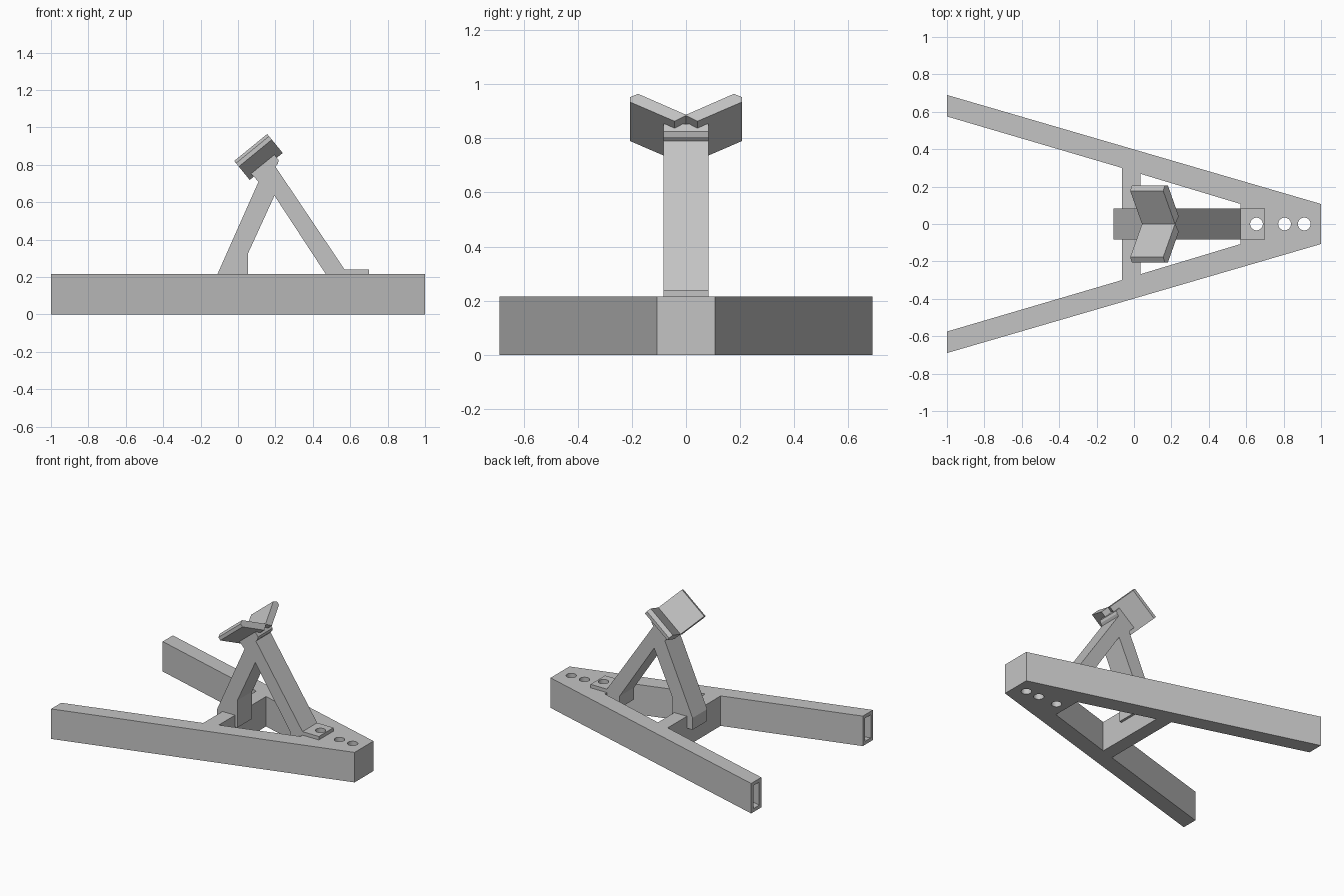
import bpy
import bmesh
from mathutils import Vector

cube = bpy.data.objects.get("Cube")
if cube:
    bpy.data.objects.remove(cube, do_unlink=True)

# One grey for every part
grey = bpy.data.materials.new("plain_grey")
grey.use_nodes = True
colour = (0.55, 0.55, 0.55, 1)
grey.diffuse_color = colour
grey.node_tree.nodes["Principled BSDF"].inputs["Base Color"].default_value = colour


def prism(name, points, sweep, place):
    """Extrude a closed profile; place() maps each 2D point to 3D."""
    bm = bmesh.new()
    face = bm.faces.new([bm.verts.new(place(a, b)) for a, b in points])
    made = bmesh.ops.extrude_face_region(bm, geom=[face])["geom"]
    bmesh.ops.translate(bm, vec=sweep, verts=[v for v in made if isinstance(v, bmesh.types.BMVert)])
    bmesh.ops.recalc_face_normals(bm, faces=bm.faces)
    mesh = bpy.data.meshes.new(name)
    bm.to_mesh(mesh)
    bm.free()
    mesh.materials.append(grey)
    obj = bpy.data.objects.new(name, mesh)
    bpy.context.collection.objects.link(obj)
    return obj


def flat(z):
    return lambda x, y: (x, y, z)


def cut(target, cutter):
    mod = target.modifiers.new(cutter.name, 'BOOLEAN')
    mod.operation = 'DIFFERENCE'
    mod.solver = 'EXACT'
    mod.object = cutter
    cutter.hide_render = True
    cutter.hide_viewport = True
    cutter.display_type = 'WIRE'


# Base frame: two splayed rails joined by a nose and a crossbar
HEIGHT = 0.215
half = [(1, 0.107), (-1, 0.69), (-1, 0.575), (-0.065, 0.30)]
frame = prism("base_frame", half + [(x, -y) for x, y in reversed(half)],
              (0, 0, HEIGHT), flat(0))
window = prism("frame_window_cutter",
               [(0.035, 0.268), (0.57, 0.107), (0.57, -0.107), (0.035, -0.268)],
               (0, 0, 0.5), flat(-0.1))
cut(frame, window)

# Hollow rail ends
for side, label in ((1, "left"), (-1, "right")):
    pocket = [(-1.1, 0.695), (-0.15, 0.418), (-0.15, 0.352), (-1.1, 0.629)]
    cut(frame, prism(label + "_rail_pocket_cutter", [(x, y * side) for x, y in pocket],
                     (0, 0, 0.165), flat(0.025)))

# Support: rear leg hooked over the crossbar, front leg with a foot plate
outline = [(-0.11, 0.13), (0.053, 0.13), (0.053, 0.325), (0.195, 0.635),
           (0.47, 0.215), (0.47, 0.13), (0.57, 0.13), (0.57, 0.215),
           (0.70, 0.215), (0.70, 0.24), (0.57, 0.24), (0.20, 0.79),
           (0.213, 0.805), (0.217, 0.825), (0.195, 0.854),
           (0.069, 0.752), (0.11, 0.71), (-0.11, 0.215)]
support = prism("support_legs", outline, (0, 0.166, 0), lambda x, z: (x, -0.083, z))

# Bolt holes through the nose and foot plate
for i, x in enumerate((0.655, 0.805, 0.91)):
    bpy.ops.mesh.primitive_cylinder_add(vertices=32, radius=0.034, depth=1, location=(x, 0, 0))
    drill = bpy.context.object
    drill.name = "bolt_hole_cutter_%d" % (i + 1)
    cut(frame, drill)
    if i == 0:
        cut(support, drill)

# V-shaped cradle, tilted back on top of the support
along = Vector((0.774, 0, 0.633))
up = Vector((-0.633, 0, 0.774))
start = Vector((0.043, 0, 0.743))
wing = [(0, 0), (0.177, 0.1), (0.207, 0.0845), (0.207, 0.061), (0.042, -0.031)]
profile = wing + [(0, -0.003)] + [(-y, n) for y, n in reversed(wing[1:])]
prism("cradle", profile, along * 0.228,
      lambda y, n: start + Vector((0, y, 0)) + up * n)
